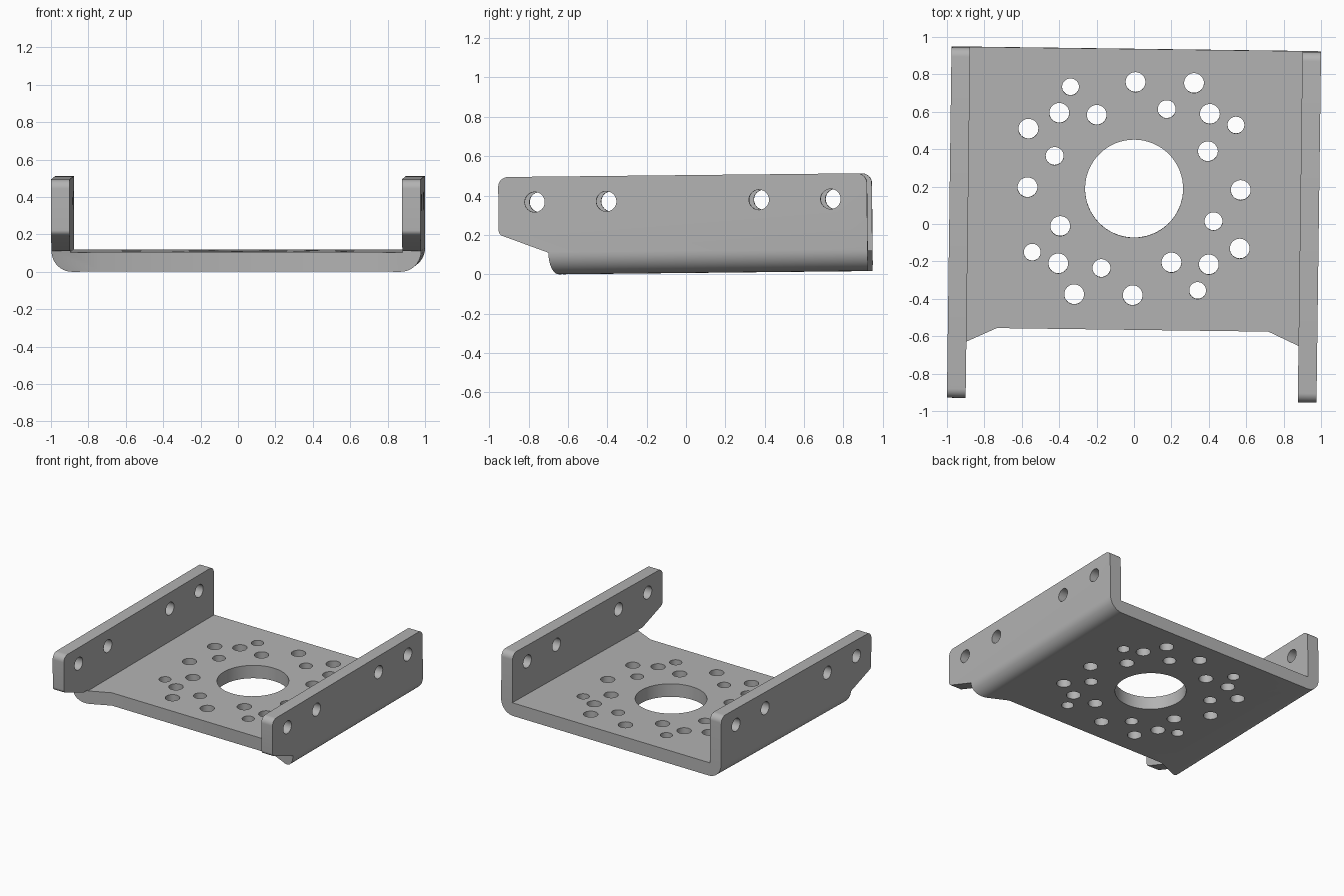
import bpy, bmesh, math
from mathutils import Matrix, Vector

if "Cube" in bpy.data.objects:
    bpy.data.objects.remove(bpy.data.objects["Cube"])

HALF_W, HALF_L, HEIGHT, THICK = 0.988, 0.937, 0.497, 0.104
INNER = HALF_W - 0.1


def rounded(points, steps=10):
    """Outline from (u, v, radius) corners, with each radius drawn as an arc."""
    out = []
    for i, (u, v, r) in enumerate(points):
        p = Vector((u, v))
        if r == 0:
            out.append(p)
            continue
        a = (Vector(points[i - 1][:2]) - p).normalized()
        b = (Vector(points[(i + 1) % len(points)][:2]) - p).normalized()
        half = a.angle(b) / 2
        centre = p + (a + b).normalized() * r / math.sin(half)
        start = p + a * r / math.tan(half) - centre
        end = p + b * r / math.tan(half) - centre
        turn = math.atan2(start.x * end.y - start.y * end.x, start.dot(end))
        for k in range(steps + 1):
            out.append(centre + Matrix.Rotation(turn * k / steps, 2) @ start)
    return out


def prism(name, outline, place, low, high):
    """Extrude an outline from low to high; place maps (u, v, depth) to xyz."""
    bm = bmesh.new()
    bottom = bm.faces.new([bm.verts.new(place(p.x, p.y, low)) for p in outline])
    move = Vector(place(0, 0, high)) - Vector(place(0, 0, low))
    top = bmesh.ops.extrude_face_region(bm, geom=[bottom], use_keep_orig=True)
    bmesh.ops.translate(bm, vec=move, verts=[g for g in top["geom"] if isinstance(g, bmesh.types.BMVert)])
    bmesh.ops.recalc_face_normals(bm, faces=bm.faces)
    return add_object(name, bm)


def add_object(name, bm):
    mesh = bpy.data.meshes.new(name)
    bm.to_mesh(mesh)
    bm.free()
    obj = bpy.data.objects.new(name, mesh)
    bpy.context.collection.objects.link(obj)
    return obj


def along_x(u, v, d):
    return (d, u, v)


def along_y(u, v, d):
    return (u, d, v)


def along_z(u, v, d):
    return (u, v, d)


def boolean(target, tool, operation):
    tool.hide_render = True
    mod = target.modifiers.new(tool.name, "BOOLEAN")
    mod.operation, mod.solver, mod.object = operation, "EXACT", tool
    bpy.context.view_layer.objects.active = target
    bpy.ops.object.modifier_apply(modifier=mod.name)
    bpy.data.objects.remove(tool)


# Bent sheet: a U section with rounded outer bends
section = rounded([(-HALF_W, 0.6, 0), (-HALF_W, 0, 0.11), (HALF_W, 0, 0.11), (HALF_W, 0.6, 0),
                   (INNER, 0.6, 0), (INNER, THICK, 0), (-INNER, THICK, 0), (-INNER, 0.6, 0)])
bracket = prism("mounting_bracket", section, along_y, -1.1, 1.1)

# Side outline of the flanges, with the front arms undercut
side = rounded([(HALF_L, -0.1, 0), (HALF_L, HEIGHT, 0.05), (-HALF_L, HEIGHT, 0.05),
                (-HALF_L, 0.205, 0.03), (-0.69, 0.112, 0), (-0.69, -0.1, 0)])
boolean(bracket, prism("side_outline", side, along_x, -1.2, 1.2), "INTERSECT")

# Front edge of the base, splayed towards the flanges
front = rounded([(-1.1, -0.737, 0), (-0.726, -0.565, 0), (0.726, -0.565, 0),
                 (1.1, -0.737, 0), (1.1, -1.2, 0), (-1.1, -1.2, 0)])
boolean(bracket, prism("front_cut", front, along_z, -0.1, 0.112), "DIFFERENCE")

# Hole drills: centre bore, a six-hole pattern repeated four times, flange holes
drills = bmesh.new()


def drill(position, radius, depth, turn=Matrix(), sides=32):
    bmesh.ops.create_cone(drills, cap_ends=True, segments=sides, radius1=radius, radius2=radius,
                          depth=depth, matrix=Matrix.Translation(position) @ turn)


centre = Vector((-0.002, 0.19, 0.05))
drill(centre, 0.262, 0.3, sides=64)
pattern = [(0, 0.57, 0.053), (0.313, 0.569, 0.053), (0.169, 0.427, 0.048),
           (0.4, 0.405, 0.053), (0.54, 0.347, 0.045), (0.392, 0.205, 0.053)]
for quarter in range(4):
    spin = Matrix.Rotation(quarter * math.pi / 2, 3, "Z")
    for x, y, r in pattern:
        drill(centre + spin @ Vector((x, y, 0)), r, 0.3)
for y in (-0.752, -0.388, 0.388, 0.752):
    for s in (-1, 1):
        drill((s * (HALF_W - 0.05), y, 0.368), 0.051, 0.3, Matrix.Rotation(math.pi / 2, 4, "Y"))
boolean(bracket, add_object("hole_drills", drills), "DIFFERENCE")

# Slight tilt and turn, standing on the ground
bracket.data.transform(Matrix.Rotation(-0.0131, 4, "Z") @ Matrix.Rotation(0.0105, 4, "X"))
lowest = min(v.co.z for v in bracket.data.vertices)
bracket.data.transform(Matrix.Translation((0, 0, -lowest)))

# Plain grey metal
grey = bpy.data.materials.new("grey_metal")
grey.use_nodes = True
colour = (0.45, 0.45, 0.45, 1)
grey.diffuse_color = colour
grey.node_tree.nodes["Principled BSDF"].inputs["Base Color"].default_value = colour
bracket.data.materials.clear()
bracket.data.materials.append(grey)

bpy.ops.object.select_all(action="DESELECT")
bracket.select_set(True)
bpy.context.view_layer.objects.active = bracket
bpy.ops.object.shade_smooth_by_angle(angle=math.radians(30))
